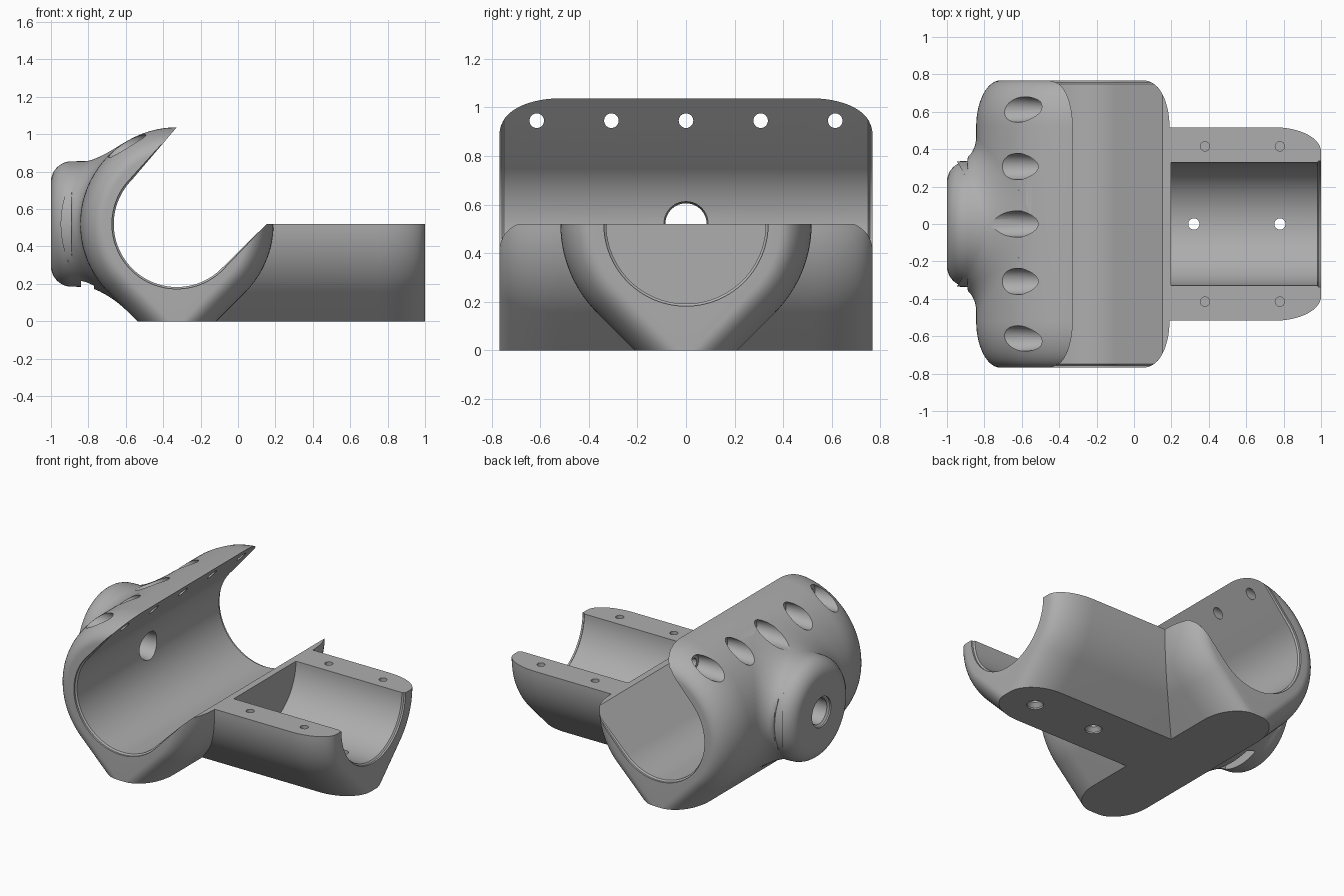
import bpy, bmesh
from math import sin, cos, pi, radians, sqrt
from mathutils import Vector

if "Cube" in bpy.data.objects:
    bpy.data.objects.remove(bpy.data.objects["Cube"])

AXIS_X, AXIS_Z = -0.327, 0.52      # centre line of the cross tube
R_OUT, R_BORE, R_END = 0.517, 0.337, 0.387
HALF = 0.768                        # half length of the cross tube


def loft(name, rings):
    """Skin a list of equal closed rings and cap both ends."""
    bm = bmesh.new()
    loops = [[bm.verts.new(p) for p in ring] for ring in rings]
    n = len(loops[0])
    for a, b in zip(loops, loops[1:]):
        for i in range(n):
            j = (i + 1) % n
            bm.faces.new((a[i], a[j], b[j], b[i]))
    bm.faces.new(loops[0])
    bm.faces.new(loops[-1])
    bmesh.ops.recalc_face_normals(bm, faces=bm.faces)
    mesh = bpy.data.meshes.new(name)
    bm.to_mesh(mesh)
    bm.free()
    obj = bpy.data.objects.new(name, mesh)
    bpy.context.collection.objects.link(obj)
    return obj


def lathe(name, profile, origin, axis, n=40):
    """Turn (distance, radius) pairs about an axis, capped."""
    turn = Vector((0, 0, 1)).rotation_difference(Vector(axis))
    rings = [[Vector(origin) + turn @ Vector((r * cos(2 * pi * i / n), r * sin(2 * pi * i / n), d))
              for i in range(n)] for d, r in profile]
    return loft(name, rings)


def combine(target, tool, operation):
    mod = target.modifiers.new(operation.lower(), "BOOLEAN")
    mod.object, mod.operation, mod.solver = tool, operation, "EXACT"
    bpy.context.view_layer.objects.active = target
    bpy.ops.object.modifier_apply(modifier=mod.name)
    bpy.data.objects.remove(tool)


def teardrop(r):
    """Circle with 45 degree skirts running down to a narrow foot."""
    arc = [radians(-45 + 270 * i / 90) for i in range(91)]
    foot = max(r * sqrt(2) - AXIS_Z, 0.01)
    pts = [(r * cos(a), AXIS_Z + r * sin(a)) for a in arc]
    return pts + [(-foot, 0), (-foot, -0.06), (foot, -0.06), (foot, 0)]


def rounded_end(length):
    """(position, radius) steps of an elliptical end rounding."""
    steps = [radians(90 * i / 14) for i in range(15)]
    return [(length - 0.25 + 0.25 * sin(a), R_END + (R_OUT - R_END) * cos(a)) for a in steps]


# Cross tube, rounded at both ends
end = rounded_end(HALF)
spans = [(-s, r) for s, r in reversed(end)] + end
body = loft("pipe_cradle", [[(AXIS_X + u, s, z) for u, z in teardrop(r)] for s, r in spans])

# Side arm, rounded at its free end
spans = [(-0.15, R_OUT)] + rounded_end(1.0)
arm = loft("side_arm", [[(s, u, z) for u, z in teardrop(r)] for s, r in spans])
combine(body, arm, "UNION")


# Rear boss, flaring into the curved wall
def wall_x(z):
    h = z - AXIS_Z
    k = R_OUT * sqrt(0.5)
    return AXIS_X - (sqrt(R_OUT ** 2 - h * h) if h > -k else 2 * k + h)


def boss_ring(rho, x_rule):
    ring = []
    for i in range(96):
        a = 2 * pi * i / 96
        z = AXIS_Z + rho * sin(a)
        ring.append((x_rule(z), rho * cos(a), z))
    return ring


BOSS_R, ROUND, FLARE = 0.31, 0.11, 0.13
rings = []
for i in range(11):
    a = radians(9 * i)
    x = -1 + ROUND * (1 - cos(a))
    rho = BOSS_R + 0.025 - ROUND * (1 - sin(a))
    rings.append(boss_ring(rho, lambda z: min(x, wall_x(z) - 0.8 * FLARE)
                           if i == 10 else x))
for i in range(1, 11):
    a = radians(9 * i)
    rho = BOSS_R + 0.025 + FLARE * (1 - cos(a))
    lift = 0.8 * FLARE * (1 - sin(a))
    rings.append(boss_ring(rho, lambda z: max(wall_x(z) - lift, -1 + ROUND)))
rings.append(boss_ring(rho, lambda z: wall_x(z) + 0.03))
rings.append(boss_ring(0.1, lambda z: -0.55))
combine(body, loft("rear_boss", rings), "UNION")


# Main bore with its slanted mouth
def mouth(r):
    arc = [radians(-45 - 180 * i / 72) for i in range(73)]
    pts = [(AXIS_X + r * cos(a), AXIS_Z + r * sin(a)) for a in arc]
    return pts + [(-0.325, 1.04), (-0.325, 1.3), (1.2, 1.3), (1.2, AXIS_Z), (0.153, AXIS_Z)]


spans = [(-0.9, R_BORE + 0.01), (-HALF + 0.012, R_BORE + 0.01), (-HALF + 0.02, R_BORE)]
spans += [(-s, r) for s, r in reversed(spans)]
combine(body, loft("bore_cutter", [[(x, s, z) for x, z in mouth(r)] for s, r in spans]), "DIFFERENCE")

# Arm trough
trough = [(0.198, 0.328), (0.98, 0.328), (0.988, 0.338), (1.1, 0.338)]
combine(body, lathe("trough_cutter", trough, (0, 0, AXIS_Z), (1, 0, 0), 128), "DIFFERENCE")

# Flat underside
under = lathe("underside_cutter", [(-0.3, 3), (0, 3)], (0, 0, 0), (0, 0, 1), 4)
combine(body, under, "DIFFERENCE")

# Captive nut slot below the boss and the bolt hole through it
slot = loft("slot_cutter", [[(x, y, z) for x, y in ((-0.84, -0.14), (-0.77, -0.14), (-0.77, 0.14), (-0.84, 0.14))]
                            for z in (0.02, AXIS_Z + 0.1)])
combine(body, slot, "DIFFERENCE")
bolt = [(-1.1, 0.1), (-0.99, 0.1), (-0.98, 0.085), (-0.69, 0.085), (-0.66, 0.092), (-0.4, 0.092)]
combine(body, lathe("bolt_cutter", bolt, (0, 0, AXIS_Z), (1, 0, 0)), "DIFFERENCE")

# Row of screw holes along the lip, each with a recessed seat
for i in range(-2, 3):
    screw = [(-0.8, 0.072), (-0.6, 0.07), (-0.5, 0.056), (-0.488, 0.05), (-0.487, 0.03), (-0.2, 0.03)]
    combine(body, lathe("lip_screw_cutter", screw, (0, 0.307 * i, 0.945), (1, 0, 0)), "DIFFERENCE")

# Blind holes in the arm rims
for x in (0.38, 0.78):
    for y in (-0.415, 0.415):
        combine(body, lathe("rim_hole_cutter", [(0.34, 0.025), (0.6, 0.025)], (x, y, 0), (0, 0, 1), 24),
                "DIFFERENCE")

# Countersunk mounting holes in the arm floor
for x in (0.32, 0.78):
    sink = [(-0.1, 0.052), (0.01, 0.052), (0.035, 0.03), (0.35, 0.03)]
    combine(body, lathe("floor_hole_cutter", sink, (x, 0, 0), (0, 0, 1), 32), "DIFFERENCE")

# Single grey finish
grey = bpy.data.materials.new("plain_grey")
grey.use_nodes = True
colour = (0.42, 0.42, 0.42, 1)
grey.diffuse_color = colour
grey.node_tree.nodes["Principled BSDF"].inputs["Base Color"].default_value = colour
body.data.materials.clear()
body.data.materials.append(grey)
for poly in body.data.polygons:
    poly.material_index = 0

bpy.ops.object.select_all(action="DESELECT")
body.select_set(True)
bpy.context.view_layer.objects.active = body
bpy.ops.object.shade_smooth_by_angle(angle=radians(30))
